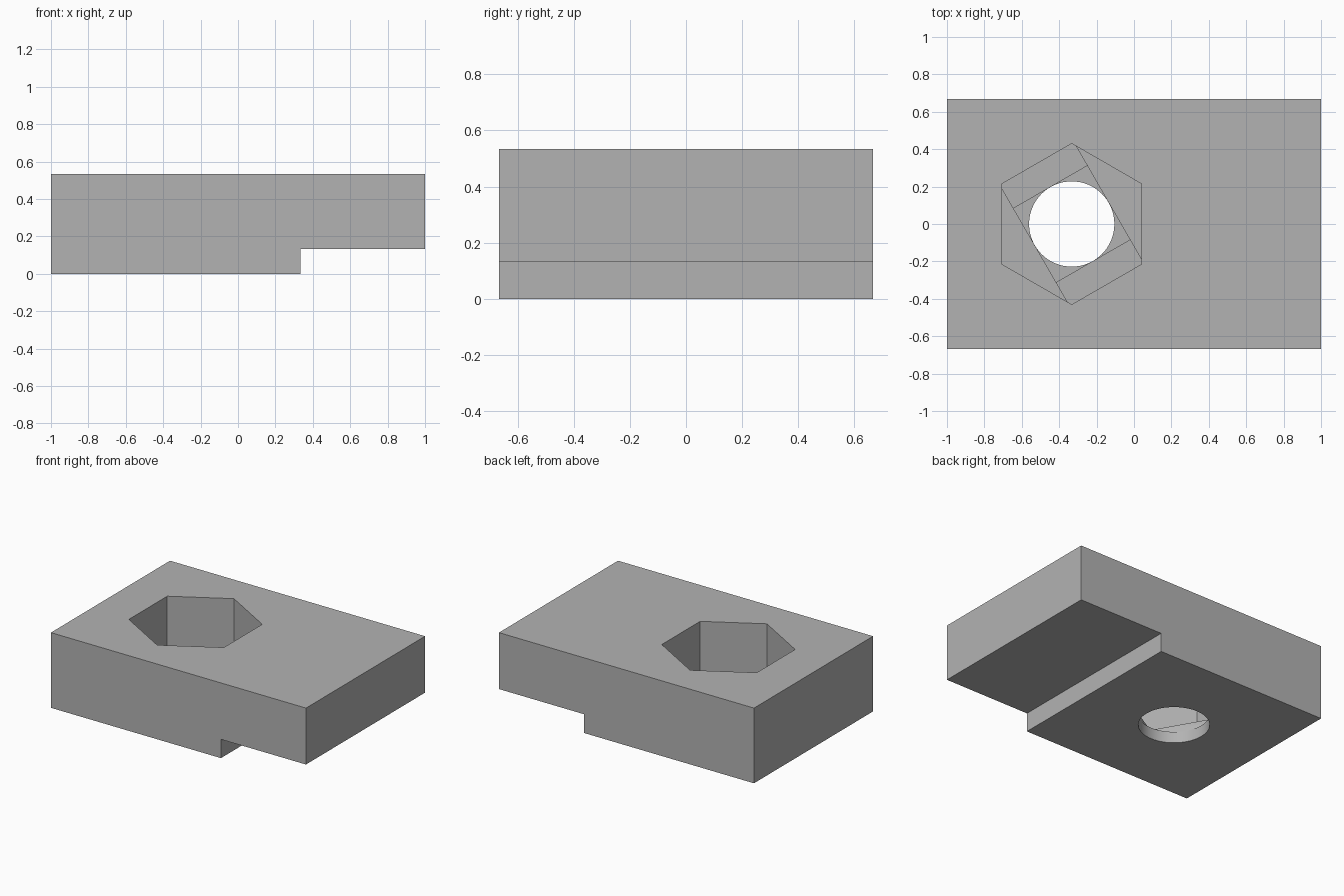
import bpy, bmesh, math
from mathutils import Matrix

default = bpy.data.objects.get("Cube")
if default:
    bpy.data.objects.remove(default, do_unlink=True)

HOLE_X = -0.333
BORE_R = 0.228
HEX_R = 0.43
TOP, STEP = 0.533, 0.133

grey = bpy.data.materials.new("plain grey")
grey.use_nodes = True
colour = (0.45, 0.45, 0.45, 1)
grey.diffuse_color = colour
grey.node_tree.nodes["Principled BSDF"].inputs["Base Color"].default_value = colour


def add_object(name, bm):
    bmesh.ops.recalc_face_normals(bm, faces=bm.faces)
    mesh = bpy.data.meshes.new(name)
    bm.to_mesh(mesh)
    bm.free()
    mesh.materials.append(grey)
    obj = bpy.data.objects.new(name, mesh)
    bpy.context.collection.objects.link(obj)
    return obj


def prism(name, sides, radius, z0, z1, turn):
    """Upright regular prism centred on the hole axis."""
    bm = bmesh.new()
    place = Matrix.Translation((HOLE_X, 0, (z0 + z1) / 2)) @ Matrix.Rotation(turn, 4, "Z")
    bmesh.ops.create_cone(bm, cap_ends=True, segments=sides, radius1=radius,
                          radius2=radius, depth=z1 - z0, matrix=place)
    obj = add_object(name, bm)
    obj.hide_render = True
    return obj


def box(name, size, z0, z1, turn):
    """Upright box centred on the hole axis."""
    bm = bmesh.new()
    place = (Matrix.Translation((HOLE_X, 0, (z0 + z1) / 2)) @ Matrix.Rotation(turn, 4, "Z")
             @ Matrix.Diagonal((size[0], size[1], z1 - z0, 1)))
    bmesh.ops.create_cube(bm, size=1, matrix=place)
    obj = add_object(name, bm)
    obj.hide_render = True
    return obj


def combine(target, tool, operation):
    bpy.context.view_layer.objects.active = target
    mod = target.modifiers.new(operation.lower(), "BOOLEAN")
    mod.operation, mod.solver, mod.object = operation, "EXACT", tool
    bpy.ops.object.modifier_apply(modifier=mod.name)
    bpy.data.objects.remove(tool, do_unlink=True)


# Stepped block: side profile extruded across the width
profile = [(-1, 0), (0.333, 0), (0.333, STEP), (1, STEP), (1, TOP), (-1, TOP)]
bm = bmesh.new()
side = bm.faces.new([bm.verts.new((x, -0.667, z)) for x, z in profile])
sweep = bmesh.ops.extrude_face_region(bm, geom=[side])
bmesh.ops.translate(bm, vec=(0, 1.334, 0),
                    verts=[v for v in sweep["geom"] if isinstance(v, bmesh.types.BMVert)])
block = add_object("stepped_block", bm)

# Nut pocket, then bridging slot, square and round bore below it
tilt = math.radians(-60)
slot = box("slot_cutter", (1, 2 * BORE_R), 0.107, 0.2, tilt)
combine(slot, prism("slot_limit", 6, HEX_R, 0, 0.4, 0), "INTERSECT")
cutters = [
    prism("nut_pocket_cutter", 6, HEX_R, STEP, 0.7, 0),
    slot,
    box("square_cutter", (2 * BORE_R, 2 * BORE_R), 0.08, 0.15, tilt),
    prism("bore_cutter", 64, BORE_R, -0.1, 0.12, 0),
]
for cutter in cutters:
    combine(block, cutter, "DIFFERENCE")

# Smooth round bore, sharp corners elsewhere
for obj in bpy.context.selected_objects:
    obj.select_set(False)
block.select_set(True)
bpy.context.view_layer.objects.active = block
bpy.ops.object.shade_smooth_by_angle(angle=math.radians(30))
